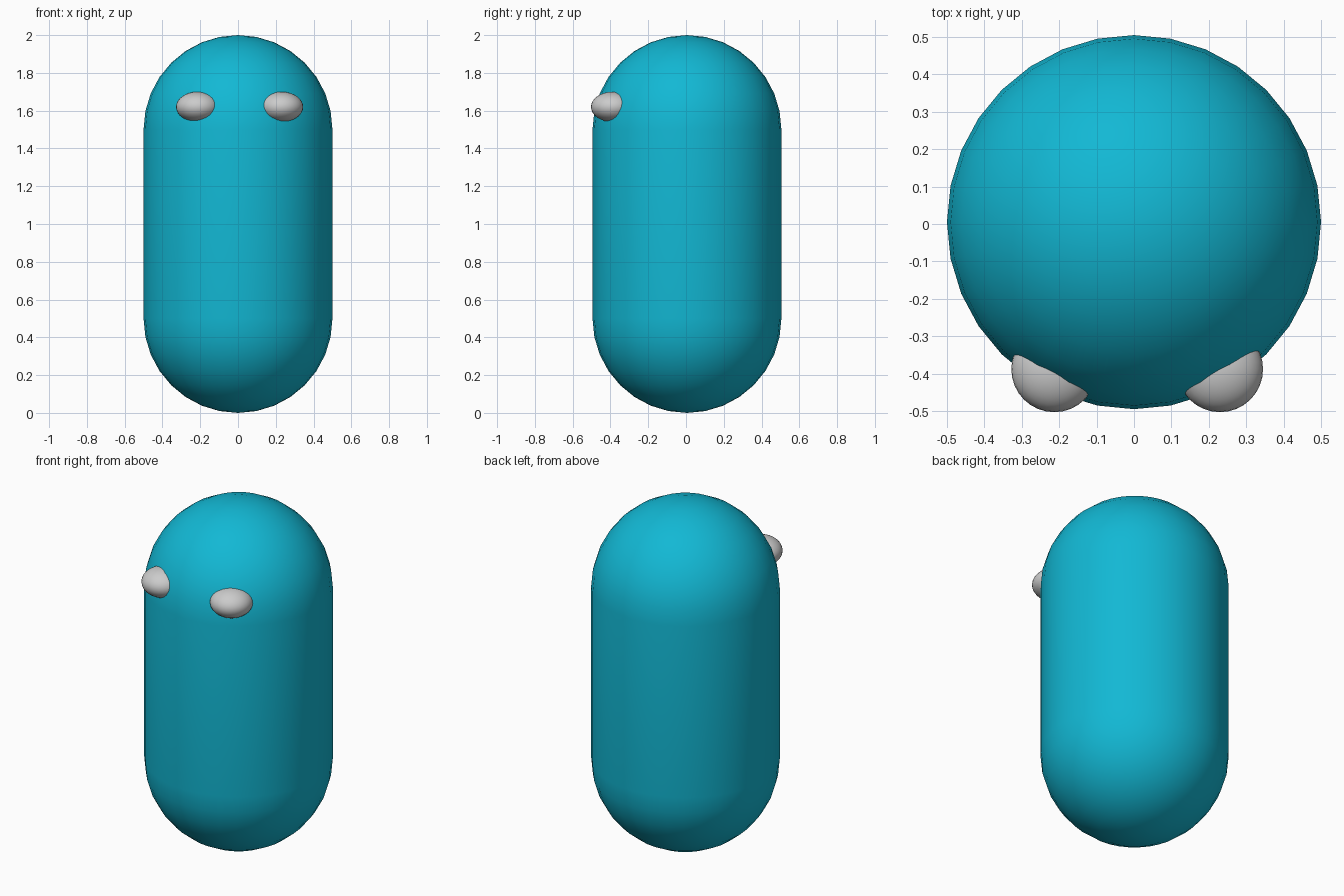
import bpy, bmesh
from math import sin, cos, pi

if "Cube" in bpy.data.objects:
    bpy.data.objects.remove(bpy.data.objects["Cube"])

SEGMENTS, CAP_RINGS, RADIUS = 32, 8, 0.5


def finish(name, bm):
    mesh = bpy.data.meshes.new(name)
    bmesh.ops.recalc_face_normals(bm, faces=bm.faces)
    for face in bm.faces:
        face.smooth = True
    bm.to_mesh(mesh)
    bm.free()
    obj = bpy.data.objects.new(name, mesh)
    bpy.context.collection.objects.link(obj)
    return obj


# Capsule body: half profile spun around the vertical axis
angles = [i * pi / 2 / CAP_RINGS for i in range(CAP_RINGS + 1)]
profile = [(RADIUS * sin(a), 0.5 - RADIUS * cos(a)) for a in angles]
profile += [(r, 2 - z) for r, z in reversed(profile)]
bm = bmesh.new()
verts = [bm.verts.new((r, 0, z)) for r, z in profile]
edges = [bm.edges.new(pair) for pair in zip(verts, verts[1:])]
bmesh.ops.spin(bm, geom=verts + edges, cent=(0, 0, 0), axis=(0, 0, 1),
               angle=2 * pi, steps=SEGMENTS)
bmesh.ops.remove_doubles(bm, verts=bm.verts, dist=1e-4)
body = finish("body", bm)
body.location.y = 0.005
teal = bpy.data.materials.new("teal")
teal.diffuse_color = (0.006, 0.48, 0.66, 1)
teal.use_nodes = True
teal.node_tree.nodes["Principled BSDF"].inputs["Base Color"].default_value = teal.diffuse_color
body.data.materials.append(teal)

# Flattened eyes, half sunk into the front of the upper dome
for side, x in (("left", -0.213), ("right", 0.23)):
    bm = bmesh.new()
    bmesh.ops.create_uvsphere(bm, u_segments=32, v_segments=16, radius=1)
    eye = finish(side + "_eye", bm)
    eye.location = (x, -0.388, 1.62)
    eye.scale = (0.115, 0.115, 0.08)
